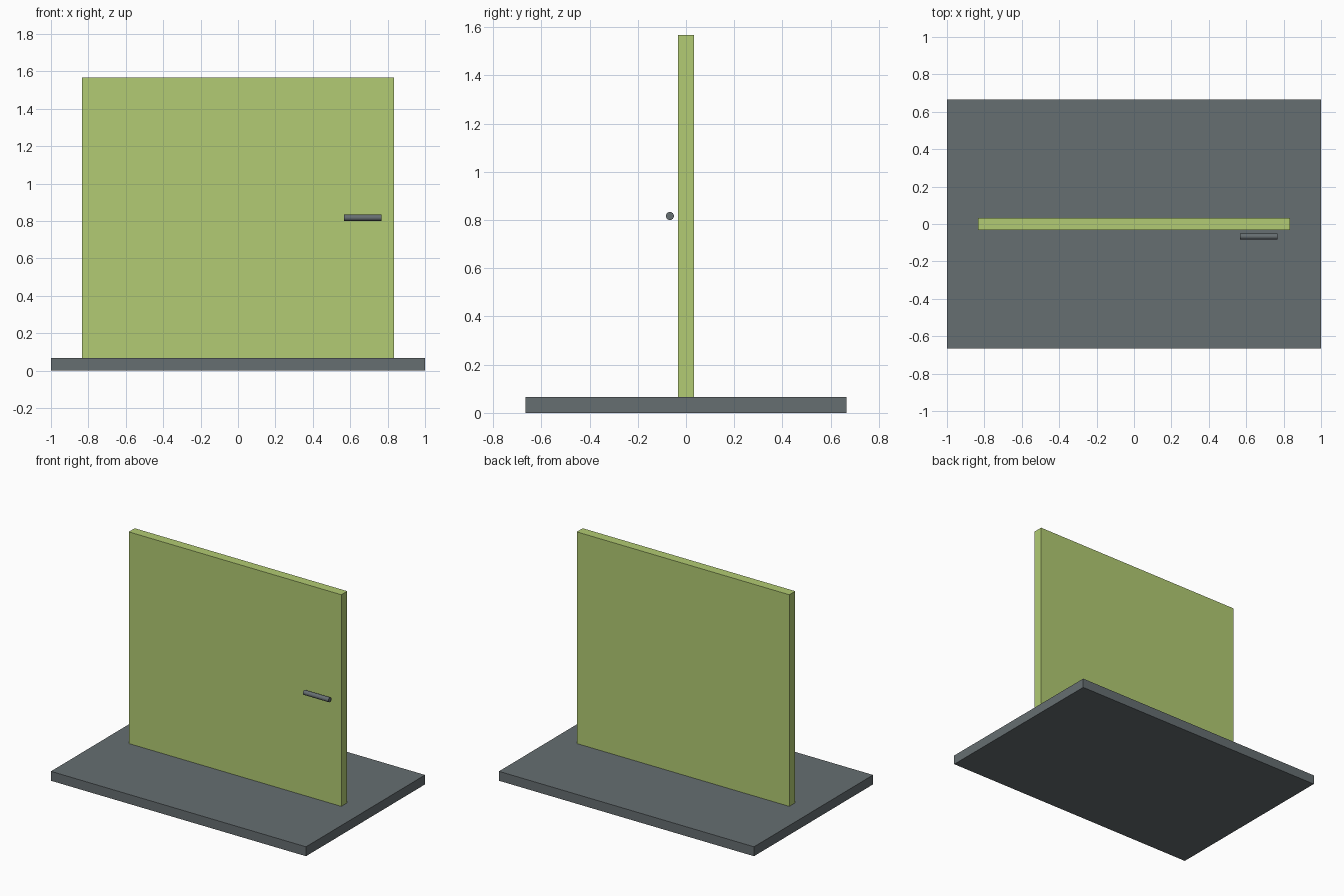
import bpy
import math

if "Cube" in bpy.data.objects:
    bpy.data.objects.remove(bpy.data.objects["Cube"])


def material(name, srgb):
    m = bpy.data.materials.new(name)
    lin = [((c / 255 + 0.055) / 1.055) ** 2.4 for c in srgb]
    m.diffuse_color = (*lin, 1.0)
    m.use_nodes = True
    m.node_tree.nodes["Principled BSDF"].inputs["Base Color"].default_value = m.diffuse_color
    return m


grey = material("slate grey", (102, 110, 113))
green = material("light green", (178, 203, 115))


def box(name, size, z_bottom, mat):
    bpy.ops.mesh.primitive_cube_add(size=1, location=(0, 0, z_bottom + size[2] / 2))
    ob = bpy.context.object
    ob.name = name
    ob.scale = size
    bpy.ops.object.transform_apply(location=False, rotation=False, scale=True)
    ob.data.materials.append(mat)
    return ob


# Floor slab and upright door panel
box("base", (2.0, 1.3333, 0.0667), 0.0, grey)
box("door_panel", (1.6667, 0.0667, 1.5), 0.0667, green)

# Round bar handle, standing just clear of the front face
bpy.ops.mesh.primitive_cylinder_add(
    vertices=16, radius=0.0167, depth=0.2,
    location=(0.6667, -0.0667, 0.8167), rotation=(0, math.pi / 2, 0))
handle = bpy.context.object
handle.name = "handle"
handle.data.materials.append(grey)
bpy.ops.object.shade_smooth_by_angle(angle=math.radians(30))
